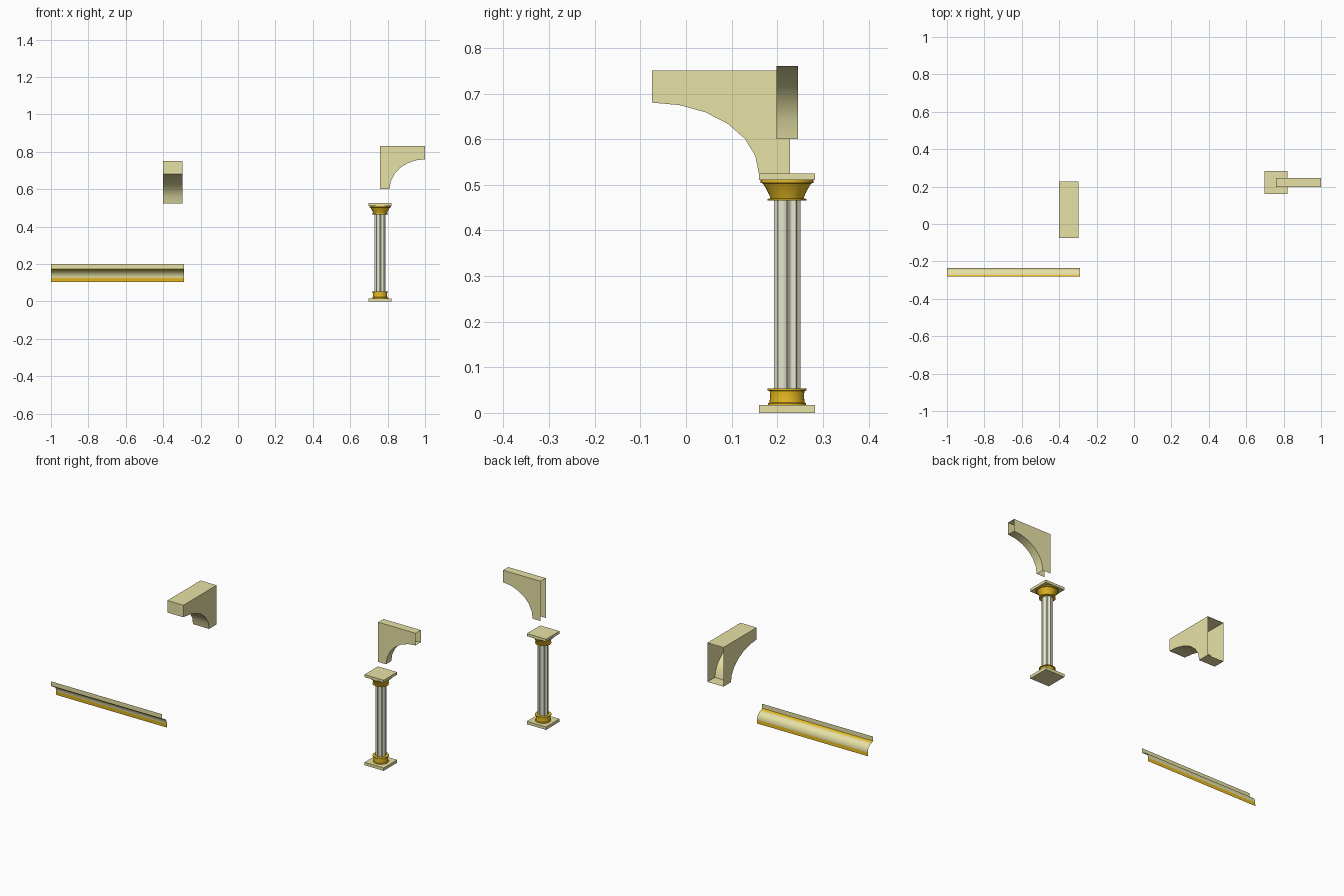
import bpy, bmesh, math
from mathutils import Vector

if "Cube" in bpy.data.objects:
    bpy.data.objects.remove(bpy.data.objects["Cube"])


def material(name, rgb):
    m = bpy.data.materials.new(name)
    m.diffuse_color = (*rgb, 1)
    m.use_nodes = True
    m.node_tree.nodes["Principled BSDF"].inputs["Base Color"].default_value = m.diffuse_color
    return m


STONE = material("pale_stone", (0.855, 0.807, 0.402))
GOLD = material("gold", (0.92, 0.57, 0.018))
IVORY = material("ivory", (0.913, 0.913, 0.716))


def finish(bm, name, mats, angle=35, normals=True):
    if normals:
        bmesh.ops.recalc_face_normals(bm, faces=bm.faces)
    me = bpy.data.meshes.new(name)
    bm.to_mesh(me)
    bm.free()
    ob = bpy.data.objects.new(name, me)
    bpy.context.collection.objects.link(ob)
    for m in mats:
        me.materials.append(m)
    bpy.ops.object.select_all(action='DESELECT')
    ob.select_set(True)
    bpy.context.view_layer.objects.active = ob
    bpy.ops.object.shade_smooth_by_angle(angle=math.radians(angle))
    return ob


def box(name, lo, hi):
    bm = bmesh.new()
    bmesh.ops.create_cube(bm, size=1)
    lo, hi = Vector(lo), Vector(hi)
    for v in bm.verts:
        v.co = Vector([(lo[i] + hi[i]) / 2 + v.co[i] * (hi[i] - lo[i]) for i in range(3)])
    return finish(bm, name, [STONE])


def rings(name, loops, mat, angle=35):
    """Skin a stack of closed loops."""
    bm = bmesh.new()
    rows = [[bm.verts.new(p) for p in loop] for loop in loops]
    n = len(rows[0])
    for a, b in zip(rows, rows[1:]):
        for i in range(n):
            j = (i + 1) % n
            bm.faces.new((a[i], a[j], b[j], b[i]))
    # loops run counter-clockwise and upward, so faces already point outward
    return finish(bm, name, [mat], angle, normals=False)


def slab(name, profile, place, lo, hi, open_edges):
    """Extrude a 2D outline from lo to hi, leaving the listed edges open."""
    bm = bmesh.new()
    a = [bm.verts.new(place(u, w, lo)) for u, w in profile]
    b = [bm.verts.new(place(u, w, hi)) for u, w in profile]
    bm.faces.new(a)
    bm.faces.new(b[::-1])
    n = len(a)
    for i in range(n):
        if i not in open_edges:
            j = (i + 1) % n
            bm.faces.new((a[j], a[i], b[i], b[j]))
    return finish(bm, name, [STONE])


def quarter(cu, cw, ru, rw, steps=6):
    """Quarter ellipse from (cu, cw + rw) to (cu + ru, cw)."""
    return [(cu + ru * math.sin(t), cw + rw * math.cos(t))
            for t in (math.pi / 2 * i / steps for i in range(steps + 1))]


# Column
CX, CY, H = 0.760, 0.2215, 0.0615


def lathe(name, profile, segs=32):
    rings(name, [[(CX + r * math.cos(2 * math.pi * i / segs),
                   CY + r * math.sin(2 * math.pi * i / segs), z)
                  for i in range(segs)] for r, z in profile], GOLD)


box("column_plinth", (CX - H, CY - H, 0), (CX + H, CY + H, 0.017))
box("column_abacus", (CX - H, CY - H, 0.51), (CX + H, CY + H, 0.525))
lathe("column_base", [(0.042, 0.017), (0.042, 0.021), (0.0385, 0.023), (0.037, 0.036),
                      (0.038, 0.048), (0.043, 0.049), (0.043, 0.053), (0.024, 0.053)])
lathe("column_capital", [(0.024, 0.465), (0.043, 0.465), (0.043, 0.469), (0.036, 0.470),
                         (0.040, 0.480), (0.046, 0.492), (0.053, 0.503), (0.058, 0.504),
                         (0.058, 0.51)])

# Fluted shaft: eight scooped flutes separated by narrow fillets
FLUTES, STEPS = 8, 8
shape = []
for k in range(FLUTES):
    for s in range(STEPS):
        t = s / (STEPS - 1)
        ang = 2 * math.pi * (k + 0.06 + 0.88 * t) / FLUTES
        r = 0.029 - 0.006 * math.sin(math.pi * t)
        shape.append((CX + r * math.cos(ang), CY + r * math.sin(ang)))
rings("column_shaft", [[(x, y, z) for x, y in shape] for z in (0.05, 0.467)], IVORY, 32)

# Arch half above the column, open at both ends and the foot
curve = [(2.0 - u, w) for u, w in quarter(1.0, 0.6, 0.19, 0.16)]
outline = [(CX, 0.6), (CX, 0.83), (1.0, 0.83)] + curve
slab("arch_half", outline, lambda u, w, d: (u, d, w), 0.198, 0.246,
     {0, 2, len(outline) - 1})

# Corbel, open at the back
outline = [(0.228, 0.523), (0.228, 0.75), (-0.075, 0.75)] + quarter(-0.075, 0.523, 0.235, 0.157)
slab("corbel", outline, lambda u, w, d: (d, u, w), -0.4, -0.297, {0})

# Crown moulding: open sheet with fascia, gold fillet, cove and lower gold band
cove = [(-0.272 + 0.036 * math.sin(t), 0.125 + 0.041 * math.cos(t))
        for t in (math.pi / 2 * i / 8 for i in range(9))]
strip = [(-0.282, 0.2), (-0.282, 0.174)] + cove + [(-0.235, 0.104)]
bm = bmesh.new()
left = [bm.verts.new((-1.0, y, z)) for y, z in strip]
right = [bm.verts.new((-0.29, y, z)) for y, z in strip]
last = len(strip) - 2
for i in range(last + 1):
    f = bm.faces.new((left[i], left[i + 1], right[i + 1], right[i]))
    f.material_index = 1 if i in (1, last) else 0
finish(bm, "crown_moulding", [STONE, GOLD], 30, normals=False)
